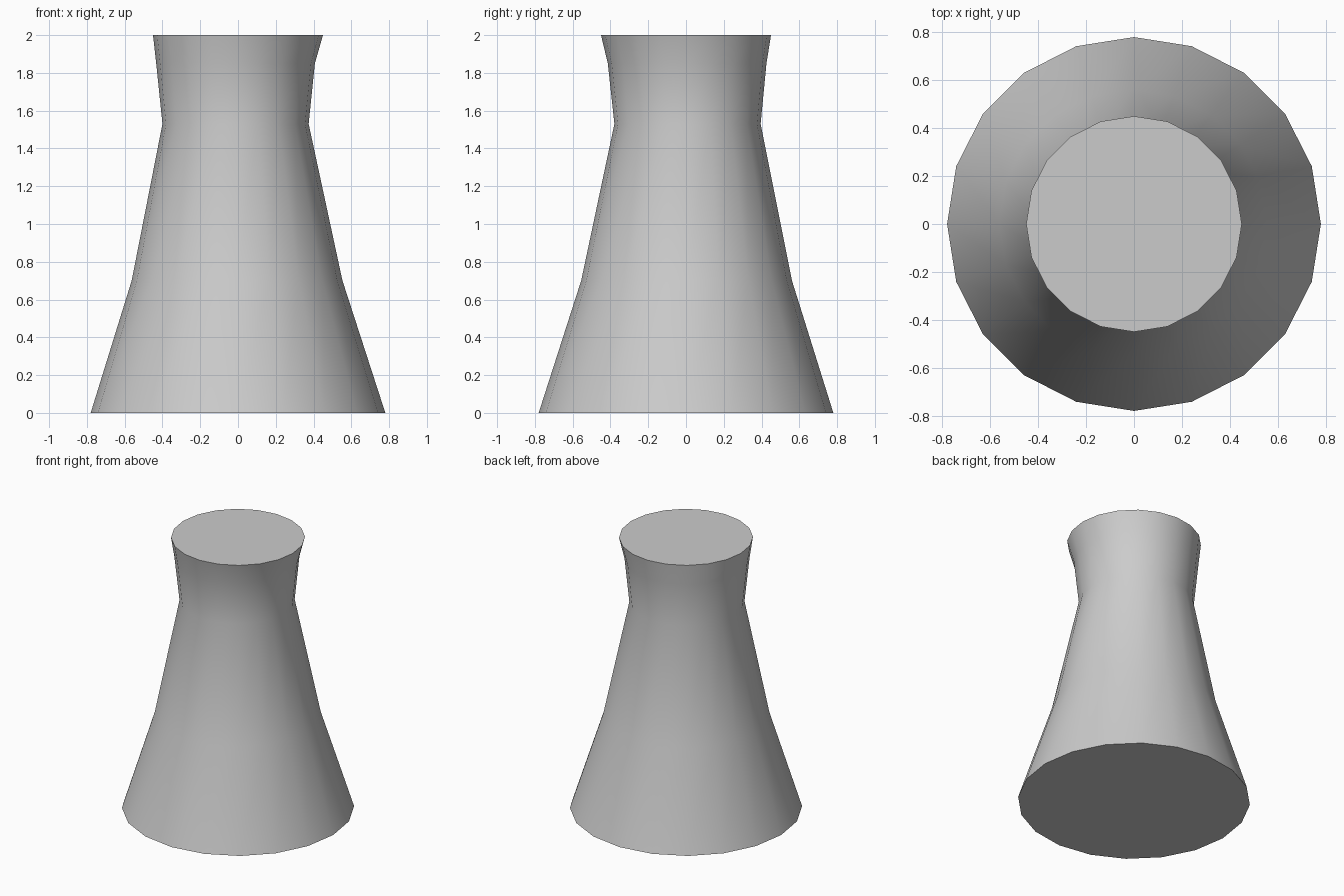
import bpy, bmesh
from math import cos, sin, tau, radians

if "Cube" in bpy.data.objects:
    bpy.data.objects.remove(bpy.data.objects["Cube"])

SIDES = 20
# Ring profile: height, radius, slight centre drift in x and y
RINGS = [
    (0.00, 0.78, 0.0, 0.0),
    (0.70, 0.558, -0.005, 0.003),
    (1.53, 0.387, -0.013, 0.008),
    (1.85, 0.42, -0.013, 0.006),
    (2.00, 0.45, 0.0, 0.0),
]

# Flared tower body: lofted rings with closed ends
bm = bmesh.new()
loops = [[bm.verts.new((cx + r * cos(tau * i / SIDES), cy + r * sin(tau * i / SIDES), z))
          for i in range(SIDES)] for z, r, cx, cy in RINGS]
for low, high in zip(loops, loops[1:]):
    for i in range(SIDES):
        j = (i + 1) % SIDES
        bm.faces.new((low[i], low[j], high[j], high[i]))
bm.faces.new(loops[0][::-1])
bm.faces.new(loops[-1])
bmesh.ops.recalc_face_normals(bm, faces=bm.faces)

mesh = bpy.data.meshes.new("flared_tower")
bm.to_mesh(mesh)
bm.free()
tower = bpy.data.objects.new("flared_tower", mesh)
bpy.context.collection.objects.link(tower)

# Smooth wall, crisp top and bottom rims
bpy.context.view_layer.objects.active = tower
tower.select_set(True)
bpy.ops.object.shade_smooth_by_angle(angle=radians(35))
